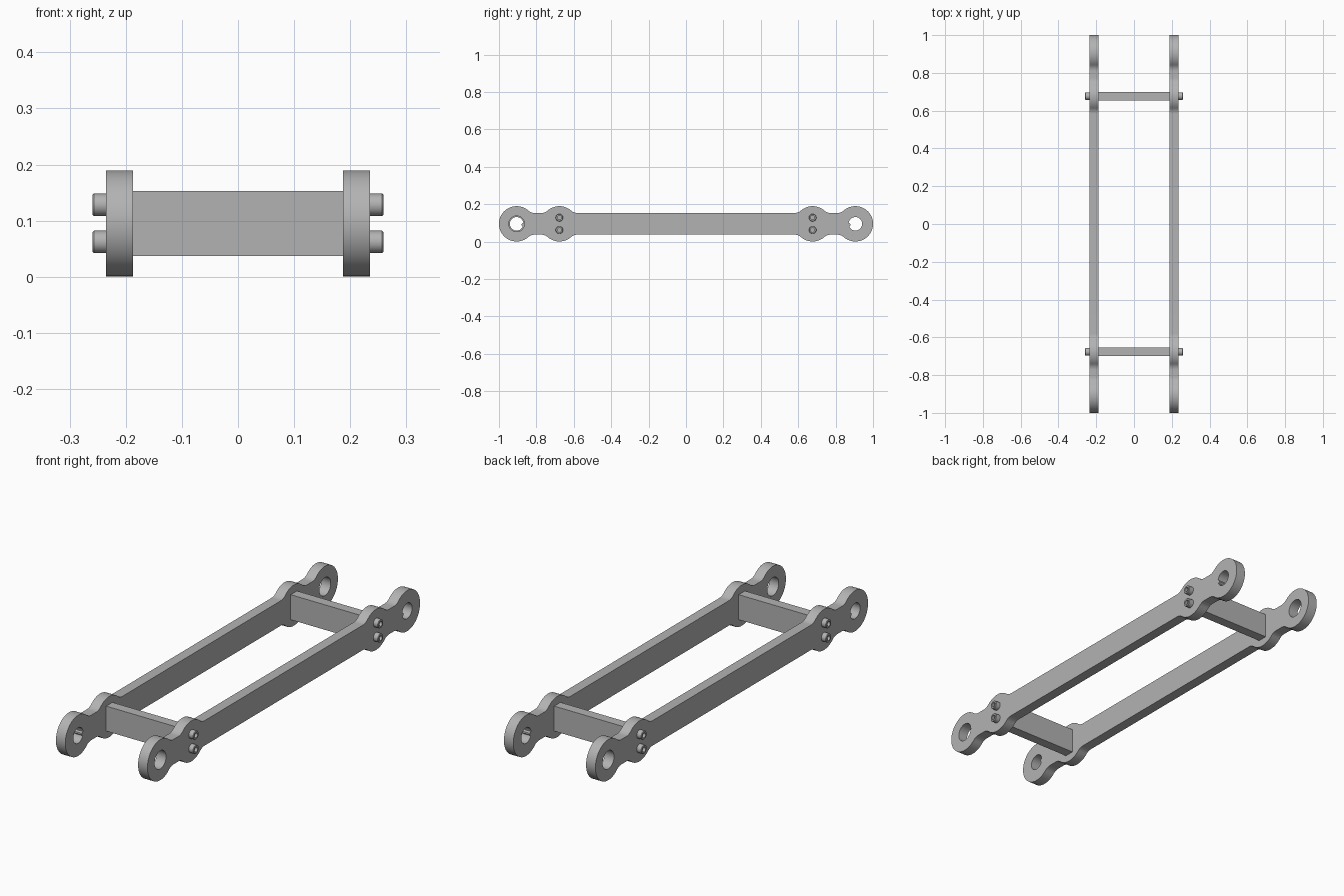
import bpy, bmesh, math
from mathutils import Matrix, Vector

cube = bpy.data.objects.get("Cube")
if cube:
    bpy.data.objects.remove(cube, do_unlink=True)

MID_Z = 0.095          # height of the arm centre line
LOBE, HALF, FILLET = 0.0945, 0.058, 0.05
BOSS_Y, EYE_Y = 0.677, 0.9055
INNER_X, OUTER_X = 0.187, 0.235

steel = bpy.data.materials.new("grey steel")
steel.use_nodes = True
steel.diffuse_color = (0.45, 0.45, 0.45, 1)
steel.node_tree.nodes["Principled BSDF"].inputs["Base Color"].default_value = steel.diffuse_color


def finish(name, bm, smooth=True):
    bmesh.ops.recalc_face_normals(bm, faces=bm.faces[:])
    mesh = bpy.data.meshes.new(name)
    bm.to_mesh(mesh)
    bm.free()
    mesh.materials.append(steel)
    obj = bpy.data.objects.new(name, mesh)
    bpy.context.collection.objects.link(obj)
    if smooth:
        bpy.ops.object.select_all(action="DESELECT")
        obj.select_set(True)
        bpy.context.view_layer.objects.active = obj
        bpy.ops.object.shade_smooth_by_angle(angle=math.radians(35))
    return obj


def arc(cy, cz, r, start, end, steps):
    angles = [start + (end - start) * i / steps for i in range(steps + 1)]
    return [(cy + r * math.cos(a), cz + r * math.sin(a)) for a in angles]


def arm_outline():
    # Round lobes blended into the straight bar by concave fillets
    reach = math.sqrt((LOBE + FILLET) ** 2 - (HALF + FILLET) ** 2)
    rise = math.atan2(HALF + FILLET, reach)
    fz = HALF + FILLET

    def climb(c):
        return arc(c - reach, fz, FILLET, -math.pi / 2, -rise, 8)

    boss = climb(BOSS_Y) + arc(BOSS_Y, 0, LOBE, math.pi - rise, rise, 14)[1:]
    boss += arc(BOSS_Y + reach, fz, FILLET, rise - math.pi, -math.pi / 2, 8)[1:]
    eye = climb(EYE_Y) + arc(EYE_Y, 0, LOBE, math.pi - rise, 0, 24)[1:]
    quarter = boss + eye
    upper = [(-y, z) for y, z in reversed(quarter)] + quarter
    return upper + [(y, -z) for y, z in reversed(upper[1:-1])]


def keyed_hole(cy, r, tab):
    # Round hole with a small locating tab on the inner side
    points = arc(cy, 0, r, 0, 2 * math.pi, 48)[:-1]
    if tab:
        for i in (24, 25, 26):
            y, z = points[i]
            points[i] = (cy + (y - cy) * 0.75, z * 0.75)
    return points


def side_arm(name, turn):
    bm = bmesh.new()
    loops = [arm_outline(), keyed_hole(-EYE_Y, 0.042, False), keyed_hole(EYE_Y, 0.036, True)]
    for loop in loops:
        verts = [bm.verts.new((INNER_X, y, z)) for y, z in loop]
        for i, v in enumerate(verts):
            bm.edges.new((verts[i - 1], v))
    bmesh.ops.triangle_fill(bm, use_beauty=True, use_dissolve=False, edges=bm.edges[:])
    out = bmesh.ops.extrude_face_region(bm, geom=bm.faces[:], use_keep_orig=True)
    moved = [g for g in out["geom"] if isinstance(g, bmesh.types.BMVert)]
    bmesh.ops.translate(bm, verts=moved, vec=(OUTER_X - INNER_X, 0, 0))
    bm.transform(Matrix.Translation((0, 0, MID_Z)) @ Matrix.Rotation(turn, 4, "Z"))
    finish(name, bm)


def cross_bar(name, y):
    bm = bmesh.new()
    bmesh.ops.create_cube(bm, size=1)
    bm.transform(Matrix.Translation((0, y, MID_Z)) @ Matrix.Diagonal((2 * INNER_X, 0.046, 2 * HALF, 1)))
    finish(name, bm, smooth=False)


def bolt(name, side, y, z):
    # Cylinder head with a chamfered rim and a recessed socket
    bm = bmesh.new()
    bmesh.ops.create_cone(bm, cap_ends=True, segments=32, radius1=0.02, radius2=0.02, depth=0.03)
    cap = max(bm.faces, key=lambda f: f.calc_center_median().z)
    for scale, lift in ((0.9, 0.002), (0.6, 0), (1, -0.014)):
        cap = bmesh.ops.extrude_discrete_faces(bm, faces=[cap])["faces"][0]
        for v in cap.verts:
            v.co = Vector((v.co.x * scale, v.co.y * scale, v.co.z + lift))
    bm.transform(Matrix.Translation((side * 0.242, y, z))
                 @ Matrix.Rotation(side * math.pi / 2, 4, "Y"))
    finish(name, bm)


side_arm("left_arm", 0)
side_arm("right_arm", math.pi)
for end, y in (("front", -BOSS_Y), ("back", BOSS_Y)):
    cross_bar(end + "_cross_bar", y)
    for side_name, side in (("left", 1), ("right", -1)):
        for level, dz in (("lower", -0.033), ("upper", 0.033)):
            bolt(f"{end}_{side_name}_{level}_bolt", side, y, MID_Z + dz)
